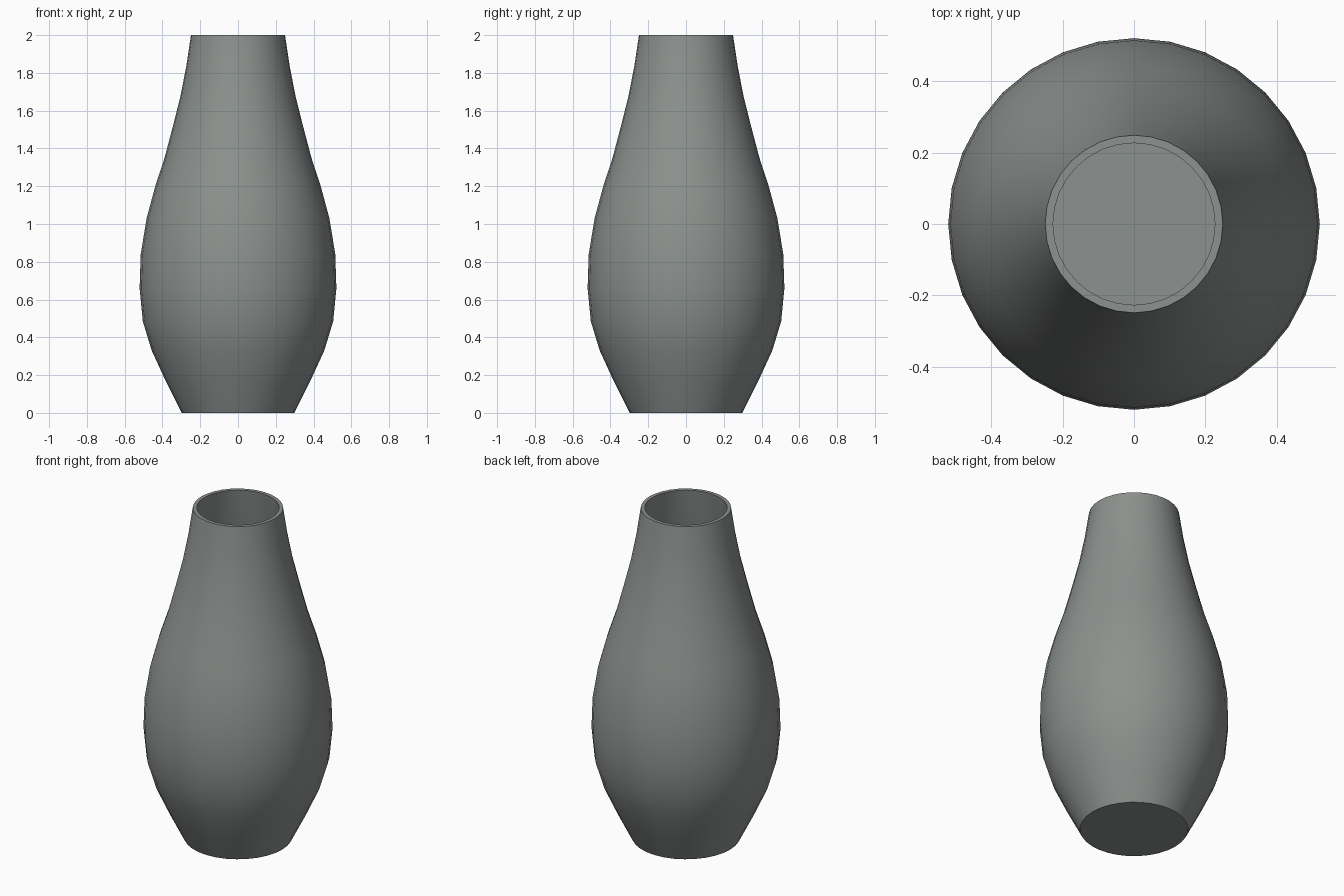
import bpy, bmesh, math

if "Cube" in bpy.data.objects:
    bpy.data.objects.remove(bpy.data.objects["Cube"])

SIDES = 32
WALL = 0.022

# Outer profile: (radius, height) from foot to lip
outer = [(0.298, 0.0), (0.381, 0.165), (0.457, 0.33), (0.504, 0.485), (0.521, 0.66),
         (0.515, 0.84), (0.484, 1.03), (0.438, 1.20), (0.389, 1.35), (0.344, 1.52),
         (0.304, 1.68), (0.273, 1.84), (0.249, 2.0)]

# Inner profile: outer profile moved in by the wall thickness, from lip to floor
inner = [(r - WALL, max(z, WALL)) for r, z in reversed(outer)]

glaze = bpy.data.materials.new("grey_green_glaze")
glaze.diffuse_color = (0.262, 0.285, 0.271, 1)
glaze.use_nodes = True
glaze.node_tree.nodes["Principled BSDF"].inputs["Base Color"].default_value = glaze.diffuse_color

# Vase body: both profiles turned round z, with closed foot and inside floor
bm = bmesh.new()
rings = []
for r, z in outer + inner:
    rings.append([bm.verts.new((r * math.cos(a), r * math.sin(a), z))
                  for a in (2 * math.pi * i / SIDES for i in range(SIDES))])
for a, b in zip(rings, rings[1:]):
    for i in range(SIDES):
        j = (i + 1) % SIDES
        bm.faces.new((a[i], a[j], b[j], b[i]))
bm.faces.new(rings[0][::-1])
bm.faces.new(rings[-1])
bmesh.ops.recalc_face_normals(bm, faces=bm.faces[:])

mesh = bpy.data.meshes.new("vase")
bm.to_mesh(mesh)
bm.free()
mesh.materials.append(glaze)
vase = bpy.data.objects.new("vase", mesh)
bpy.context.collection.objects.link(vase)

# Smooth body, crisp lip and foot
bpy.context.view_layer.objects.active = vase
vase.select_set(True)
bpy.ops.object.shade_smooth_by_angle(angle=math.radians(35))
